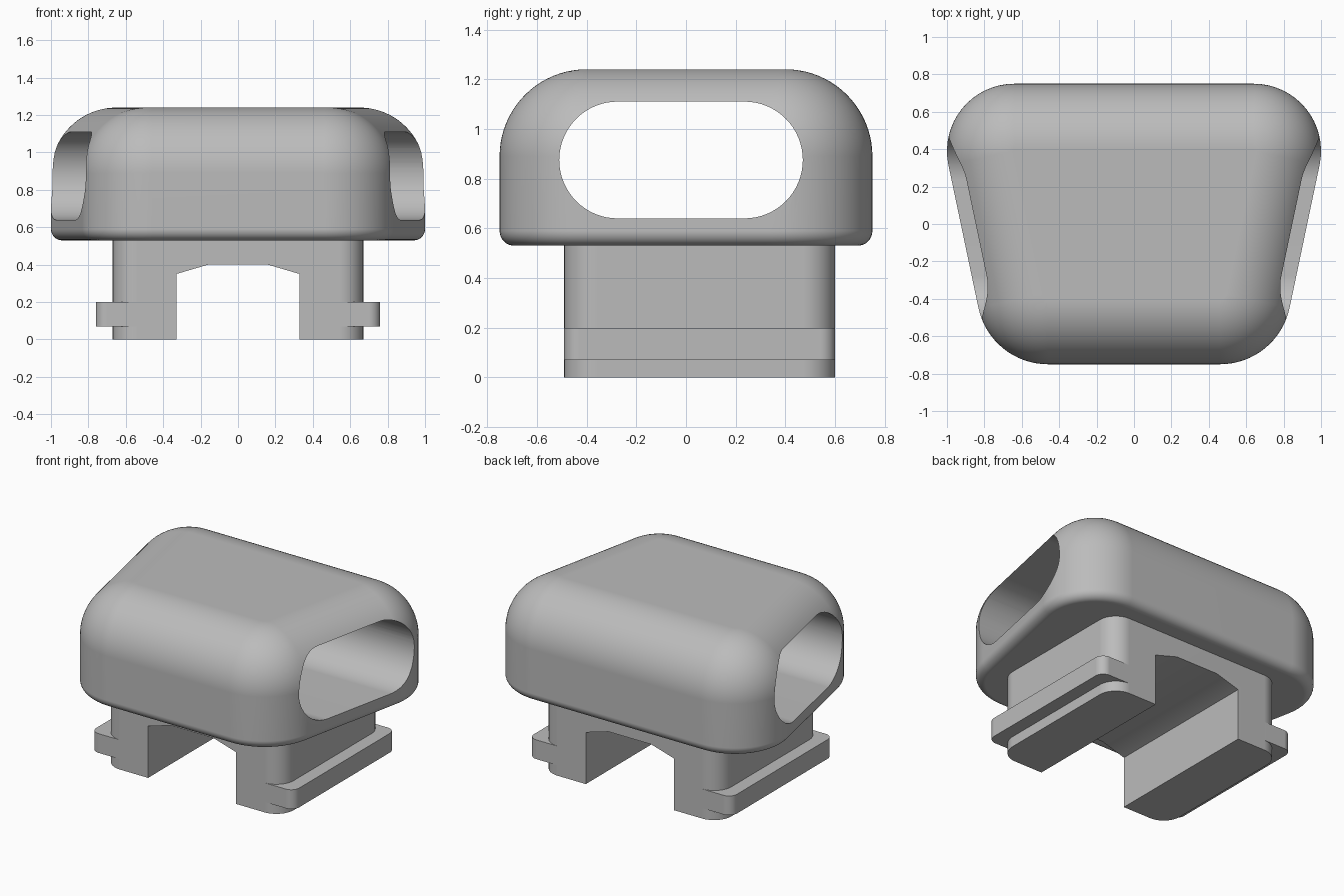
import bpy, bmesh
from math import sin, cos, pi, radians

cube = bpy.data.objects.get("Cube")
if cube:
    bpy.data.objects.remove(cube, do_unlink=True)

grey = bpy.data.materials.new("plain grey")
grey.use_nodes = True
colour = (0.5, 0.5, 0.5, 1)
grey.diffuse_color = colour
grey.node_tree.nodes["Principled BSDF"].inputs["Base Color"].default_value = colour


def arc(cx, cy, r, start, end, steps=16):
    angles = [radians(start + (end - start) * i / steps) for i in range(steps + 1)]
    return [(cx + r * cos(a), cy + r * sin(a)) for a in angles]


def rounded_rect(x0, x1, y0, y1, r_left, r_right):
    return (arc(x1 - r_right, y0 + r_right, r_right, -90, 0)
            + arc(x1 - r_right, y1 - r_right, r_right, 0, 90)
            + arc(x0 + r_left, y1 - r_left, r_left, 90, 180)
            + arc(x0 + r_left, y0 + r_left, r_left, 180, 270))


def loft(name, rings):
    """Join matching rings of 3D points into a closed solid."""
    bm = bmesh.new()
    rows = [[bm.verts.new(p) for p in ring] for ring in rings]
    n = len(rows[0])
    for low, high in zip(rows, rows[1:]):
        for i in range(n):
            j = (i + 1) % n
            bm.faces.new((low[i], low[j], high[j], high[i]))
    bm.faces.new(rows[0][::-1])
    bm.faces.new(rows[-1])
    bmesh.ops.remove_doubles(bm, verts=bm.verts, dist=1e-5)
    bmesh.ops.recalc_face_normals(bm, faces=bm.faces)
    mesh = bpy.data.meshes.new(name)
    bm.to_mesh(mesh)
    bm.free()
    mesh.materials.append(grey)
    ob = bpy.data.objects.new(name, mesh)
    bpy.context.collection.objects.link(ob)
    return ob


def prism_z(name, outline, z0, z1):
    return loft(name, [[(x, y, z) for x, y in outline] for z in (z0, z1)])


def activate(ob):
    bpy.ops.object.select_all(action='DESELECT')
    ob.select_set(True)
    bpy.context.view_layer.objects.active = ob


def cut(ob, cutter):
    mod = ob.modifiers.new("cut", 'BOOLEAN')
    mod.operation = 'DIFFERENCE'
    mod.solver = 'EXACT'
    mod.object = cutter
    activate(ob)
    bpy.ops.object.modifier_apply(modifier=mod.name)
    bpy.data.objects.remove(cutter, do_unlink=True)


def smooth(ob):
    activate(ob)
    bpy.ops.object.shade_smooth_by_angle(angle=radians(30))
    mod = ob.modifiers.new("even shading", 'WEIGHTED_NORMAL')
    mod.keep_sharp = True


# Cap: tapered outline with a large top fillet and a small bottom one
def cap_ring(inset, z):
    side = -11.85
    right = (arc(0.46, -0.37, 0.38 - inset, -90, side)
             + arc(0.64, 0.39, 0.36 - inset, side, 90))
    left = [(-x, y) for x, y in reversed(right)]
    return [(x, y, z) for x, y in right + left]


bottom, top, small, big = 0.53, 1.24, 0.06, 0.35
rings = []
for i in range(9):
    a = i / 8 * pi / 2
    rings.append(cap_ring(small * (1 - sin(a)), bottom + small * (1 - cos(a))))
for i in range(21):
    a = i / 20 * pi / 2
    rings.append(cap_ring(big * (1 - cos(a)), top - big * (1 - sin(a))))
cap = loft("cap", rings)

# Strap slot: stadium passage from side to side
mid_z, r = 0.875, 0.235
stadium = (arc(0.47 - r, mid_z, r, -90, 90, 32)
           + arc(-0.51 + r, mid_z, r, 90, 270, 32))
cut(cap, loft("slot_cutter", [[(x, y, z) for y, z in stadium] for x in (-1.2, 1.2)]))
smooth(cap)

# Base: rounded block with a channel from front to back
front, back = -0.49, 0.60
base = prism_z("base", rounded_rect(-0.67, 0.67, front, back, 0.13, 0.13), 0, 0.54)
half = [(0.33, -0.2), (0.33, 0.35), (0.16, 0.40)]
channel = half + [(-x, z) for x, z in reversed(half)]
cut(base, loft("channel_cutter", [[(x, y, z) for x, z in channel] for y in (-1, 1)]))
smooth(base)

# Side rails along both legs
rail = rounded_rect(0.54, 0.76, front, back, 0.001, 0.06)
for name, side in (("left_rail", 1), ("right_rail", -1)):
    smooth(prism_z(name, [(side * x, y) for x, y in rail], 0.07, 0.20))
